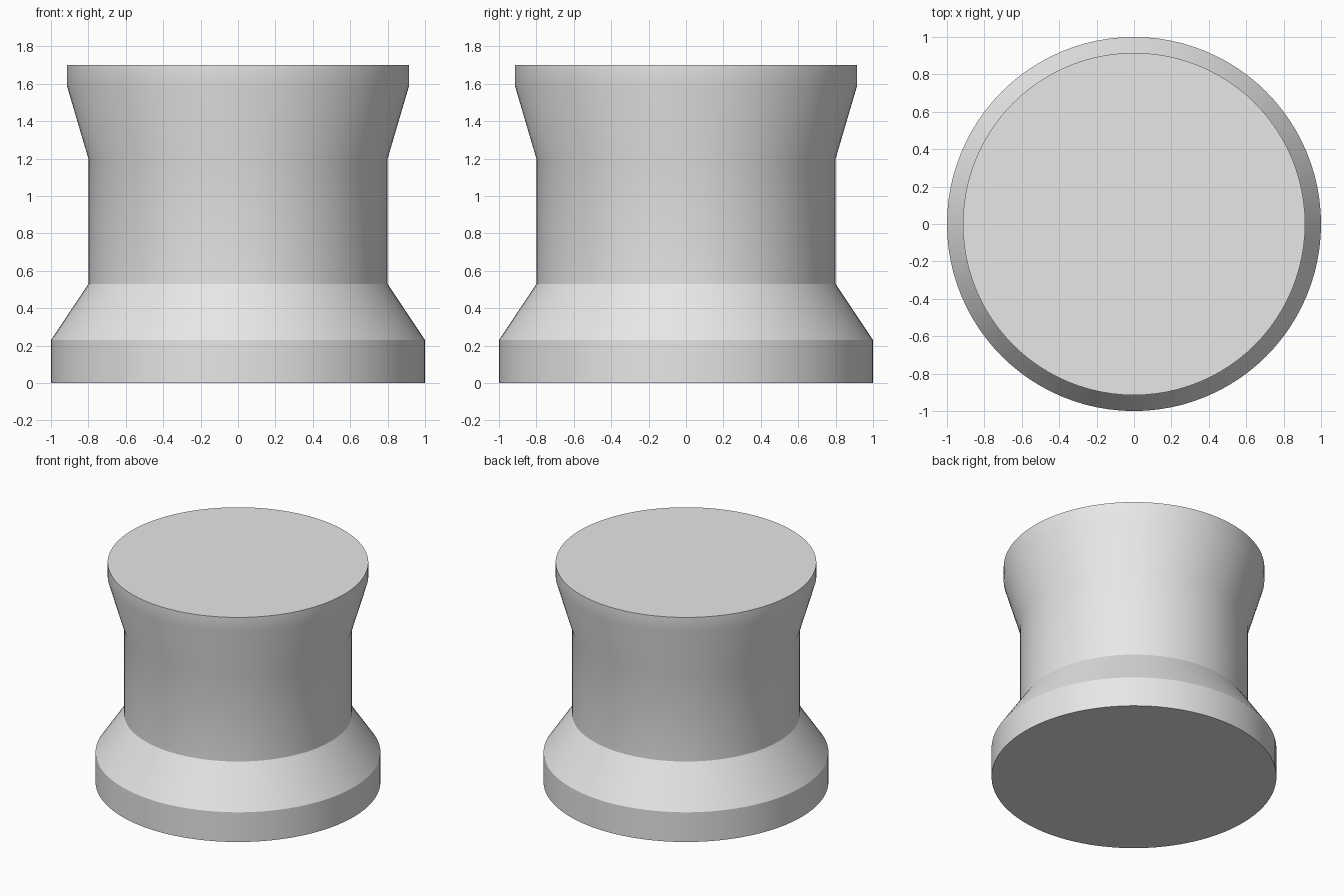
import bpy
import bmesh
from math import radians, tau
from mathutils import Matrix, Vector

old = bpy.data.objects.get("Cube")
if old:
    bpy.data.objects.remove(old, do_unlink=True)

SEGMENTS = 96

# Plain grey for the whole pedestal
grey = bpy.data.materials.new("plain_grey")
grey.use_nodes = True
colour = (0.8, 0.8, 0.8, 1.0)
grey.diffuse_color = colour
grey.node_tree.nodes["Principled BSDF"].inputs["Base Color"].default_value = colour

# Radius and height from the foot, up the waist, to the flared rim
profile = [(1.0, 0.0), (1.0, 0.23), (0.8, 0.53),
           (0.8, 1.2), (0.915, 1.59), (0.915, 1.7)]

# Turned body: one ring per profile point, skinned and capped
bm = bmesh.new()
rings = []
for radius, height in profile:
    ring = [bm.verts.new(Matrix.Rotation(tau * i / SEGMENTS, 3, "Z") @ Vector((radius, 0, height)))
            for i in range(SEGMENTS)]
    rings.append(ring)
for low, high in zip(rings, rings[1:]):
    for i in range(SEGMENTS):
        j = (i + 1) % SEGMENTS
        bm.faces.new((low[i], low[j], high[j], high[i]))
bm.faces.new(list(reversed(rings[0])))
bm.faces.new(rings[-1])

mesh = bpy.data.meshes.new("pedestal")
bm.to_mesh(mesh)
bm.free()
mesh.materials.append(grey)
pedestal = bpy.data.objects.new("pedestal", mesh)
bpy.context.collection.objects.link(pedestal)

# Smooth around the body, crisp at the foot bevel and the caps
bpy.ops.object.select_all(action="DESELECT")
pedestal.select_set(True)
bpy.context.view_layer.objects.active = pedestal
bpy.ops.object.shade_smooth_by_angle(angle=radians(30))
